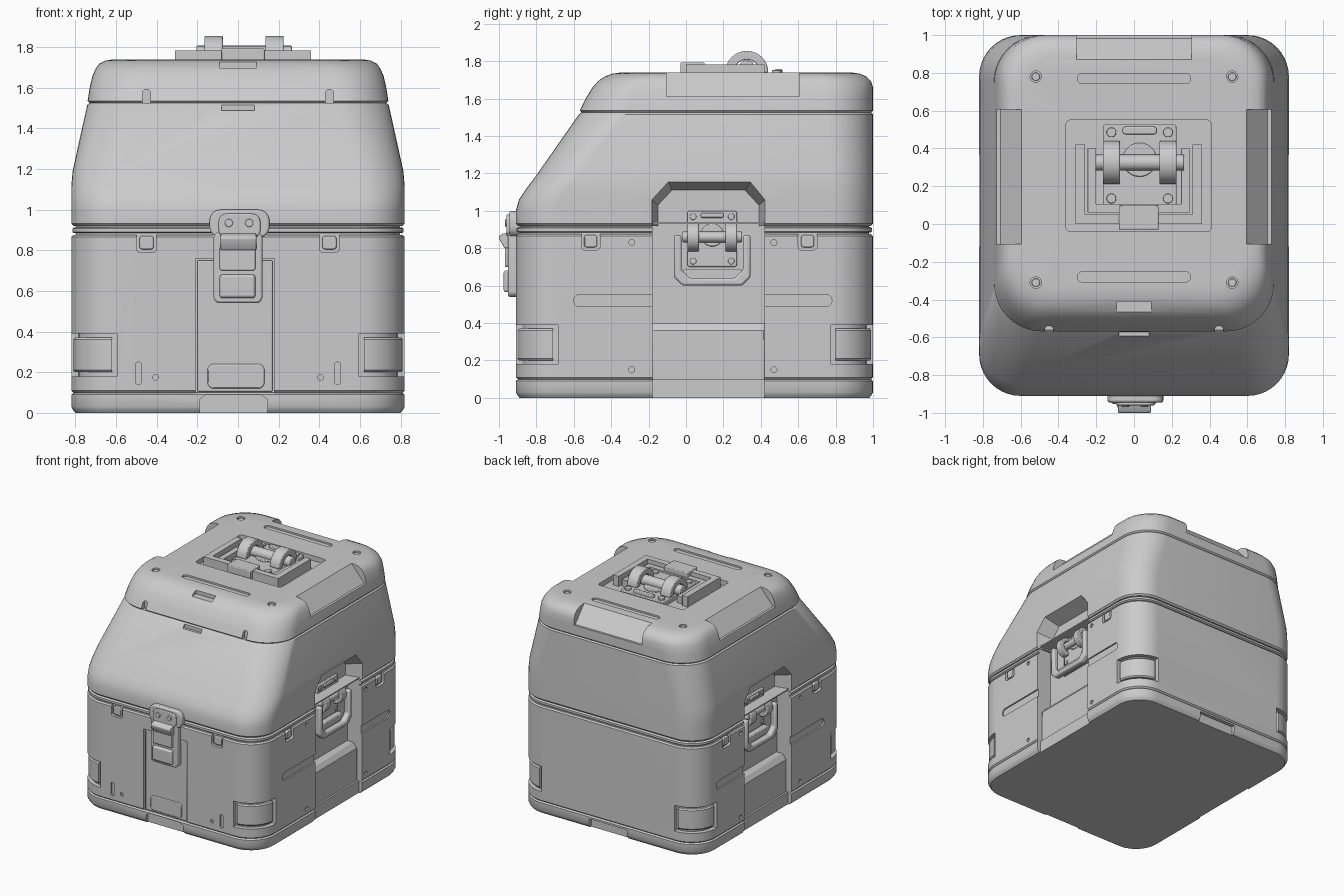
import bpy, bmesh, math
from mathutils import Matrix, Vector

if "Cube" in bpy.data.objects:
    bpy.data.objects.remove(bpy.data.objects["Cube"])

cutters, soft = [], []


def skin(name, rings, mirror=False, mat=None):
    """Closed solid through equal-length point rings, optionally mirrored in x."""
    bm = bmesh.new()
    for s in ((1, -1) if mirror else (1,)):
        vr = []
        for ring in rings:
            pts = [mat @ Vector(p) if mat else Vector(p) for p in ring]
            vr.append([bm.verts.new((s * p.x, p.y, p.z)) for p in pts])
        n = len(vr[0])
        for a, b in zip(vr, vr[1:]):
            for i in range(n):
                bm.faces.new((a[i], a[(i + 1) % n], b[(i + 1) % n], b[i]))
        bm.faces.new(vr[0])
        bm.faces.new(vr[-1])
    bmesh.ops.recalc_face_normals(bm, faces=bm.faces)
    me = bpy.data.meshes.new(name)
    bm.to_mesh(me)
    bm.free()
    ob = bpy.data.objects.new(name, me)
    bpy.context.collection.objects.link(ob)
    return ob


def prism(name, pts, axis, a, b, pts2=None, mirror=False, mat=None):
    f = {'x': lambda u, v, d: (d, u, v), 'y': lambda u, v, d: (u, d, v),
         'z': lambda u, v, d: (u, v, d)}[axis]
    return skin(name, [[f(u, v, a) for u, v in pts], [f(u, v, b) for u, v in pts2 or pts]], mirror, mat)


def part(name, *args, bevel=0.006, **kw):
    ob = prism(name, *args, **kw)
    m = ob.modifiers.new('Bevel', 'BEVEL')
    m.width, m.segments, m.limit_method, m.angle_limit = bevel, 2, 'ANGLE', math.radians(40)
    return ob


def cutter(*args, **kw):
    ob = prism('cutter', *args, **kw)
    ob.hide_render = True
    cutters.append(ob)
    return ob


def boolean(ob, tools, op='DIFFERENCE'):
    for t in tools:
        m = ob.modifiers.new('Bool', 'BOOLEAN')
        m.operation, m.object, m.solver = op, t, 'EXACT'
    dg = bpy.context.evaluated_depsgraph_get()
    me = bpy.data.meshes.new_from_object(ob.evaluated_get(dg))
    ob.modifiers.clear()
    ob.data = me


def rrect(x0, x1, y0, y1, r=0.0, n=6):
    if r == 0:
        return [(x0, y0), (x1, y0), (x1, y1), (x0, y1)]
    out = []
    for k, (cx, cy) in enumerate(((x1 - r, y1 - r), (x0 + r, y1 - r), (x0 + r, y0 + r), (x1 - r, y0 + r))):
        for i in range(n + 1):
            t = math.pi / 2 * (k + i / n)
            out.append((cx + r * math.cos(t), cy + r * math.sin(t)))
    return out


def circle(x, y, r, n=20):
    return [(x + r * math.cos(2 * math.pi * i / n), y + r * math.sin(2 * math.pi * i / n)) for i in range(n)]


def u_shape(x0, x1, y0, y1, t, c=0.0):
    def side(d):
        k = c if c else 0.001
        return [(x0 + d, y1), (x0 + d, y0 + d + k), (x0 + d + k, y0 + d),
                (x1 - d - k, y0 + d), (x1 - d, y0 + d + k), (x1 - d, y1)]
    return side(0) + side(t)[::-1]


def shell(name, sections):
    """Loft of rounded rectangles: (z, half width, front y, back y, radius)."""
    return skin(name, [[(x, y, z) for x, y in rrect(-h, h, y0, y1, r, 10)] for z, h, y0, y1, r in sections])


def inset(z, d):
    return (z, 0.82 - d, -0.91 + d, 1.0 - d, 0.22 - d)


# main shells
base = shell('base', [inset(0, .02), inset(.015, .008), inset(.03, 0), inset(.09, 0), inset(.1, .012)])
body = shell('lower_body', [inset(.098, .012), inset(.11, 0), inset(.865, 0), inset(.875, .01)])
rim = shell('seal_rim', [inset(.86, .022), inset(.94, .022)])
band = shell('seal_band', [inset(.884, .014), inset(.89, .005), inset(.907, .005), inset(.913, .014)])
lid = shell('lid', [inset(.92, .012), inset(.932, 0), (1.0, .82, -.91, 1, .22), (1.06, .82, -.893, 1, .22),
                    (1.12, .82, -.853, 1, .225), (1.19, .814, -.80, 1, .23), (1.515, .742, -.573, 1, .25),
                    (1.525, .73, -.56, .99, .24)])
cap = shell('lid_cap', [(1.522, .728, -.555, .988, .24), (1.535, .74, -.568, 1, .25), (1.6, .73, -.537, 1, .25),
                        (1.66, .716, -.50, 1, .25), (1.695, .70, -.468, .988, .25), (1.718, .683, -.435, .965, .25),
                        (1.733, .655, -.395, .93, .24), (1.74, .615, -.345, .885, .22)])

# corner pockets and bumpers
front_box = cutter(rrect(.595, 1, -1.1, -.685), 'z', .18, .39, mirror=True)
back_box = cutter(rrect(.595, 1, .775, 1.2), 'z', .18, .39, mirror=True)
boolean(body, [front_box, back_box])
core = shell('core', [inset(.14, .035), inset(.45, .035)])
cutters.append(core)
boolean(body, [core], 'UNION')
for nm, y0, y1 in (('front', -1.1, -.71), ('back', .80, 1.2)):
    pads = shell(nm + '_corner_bumpers', [inset(.2, .016), inset(.21, .008), inset(.36, .008), inset(.37, .016)])
    boolean(pads, [cutter(rrect(.62, 1, y0, y1), 'z', .15, .45, mirror=True)], 'INTERSECT')

# side recesses, splayed where they rise into the lid
side = cutter(rrect(-.18, .42, .08, .93), 'x', .69, .9, mirror=True)
arch = cutter([(-.15, .8), (-.15, 1.03), (-.075, 1.11), (.315, 1.11), (.39, 1.03), (.39, .8)], 'x', .69, .83,
              [(-.185, .8), (-.185, 1.06), (-.095, 1.16), (.345, 1.16), (.425, 1.06), (.425, .8)], mirror=True)
for ob in (rim, band):
    boolean(ob, [side])
boolean(lid, [arch, cutter(rrect(-.08, .08, 1.487, 1.6), 'y', -.8, -.572)])

# body pockets: front panel, clips, slots, screw holes
tools = [side, cutter(rrect(-.21, .18, .05, .76), 'y', -1, -.885),
         cutter(rrect(.40, .50, .79, .95, .02), 'y', -1, -.888, mirror=True),
         cutter(rrect(.475, .505, .14, .25, .0149), 'y', -1, -.895, mirror=True)]
part('front_clips', rrect(.415, .485, .805, .87, .015), 'y', -.908, -.87, mirror=True)
for y in (-.51, .65):
    tools.append(cutter(rrect(y - .05, y + .05, .79, .95, .02), 'x', .798, .9, mirror=True))
    part('side_clips', rrect(y - .035, y + .035, .805, .87, .015), 'x', .78, .818, mirror=True)
for a, b in ((-.60, -.1), (.3, .78)):
    tools.append(cutter(rrect(a, b, .488, .552, .0315), 'x', .808, .9, mirror=True))
for y in (-.29, .47):
    for z in (.15, .83):
        tools.append(cutter(circle(y, z, .016, 12), 'x', .808, .9, mirror=True))
tools.append(cutter(circle(.405, .175, .014, 12), 'y', -1, -.898, mirror=True))
boolean(body, tools)

# base notches
boolean(base, [cutter(rrect(-.18, .42, -.1, .2), 'x', .79, .9, mirror=True),
               cutter([(-.19, -.1), (.145, -.1), (.145, .065), (.115, .088), (-.16, .088), (-.19, .065)], 'y', -1, -.88),
               cutter(rrect(-.17, .17, -.1, .075), 'y', .97, 1.1)])

# front panel and side kick plates
part('front_panel', rrect(-.2, .17, .105, .75), 'y', -.902, -.87)
part('front_panel_foot', rrect(-.15, .13, .12, .24, .03), 'y', -.91, -.89)
part('side_step', [(.66, .09), (.775, .09), (.775, .36), (.745, .40), (.66, .40)], 'y', -.18, .42, mirror=True)

# lid cap facets, slots, handle pocket
wedge = [(.58, 1.757), (.708, 1.61), (.85, 1.61), (.85, 1.85), (.58, 1.85)]
facet = skin('cutter', [[(x, y, z) for x, z in wedge] for y in (-.105, .605)], mirror=True)
rear = skin('cutter', [[(x, y + .275, z) for y, z in wedge] for x in (-.305, .305)])
cutters += [facet, rear]
tools = [facet, rear, cutter(rrect(-.36, .41, -.04, .55, .025), 'z', 1.70, 1.9),
         cutter(rrect(-.09, .09, -.475, -.41), 'z', 1.697, 1.8),
         cutter(rrect(.43, .47, 1.5, 1.592, .019), 'y', -.8, -.53, mirror=True)]
for y in (-.28, .77):
    tools.append(cutter(rrect(-.3, .3, y - .027, y + .027, .0265), 'z', 1.727, 1.8))
for y in (-.31, .78):
    tools.append(cutter(circle(.52, y, .03), 'z', 1.722, 1.8, mirror=True))
    part('lid_screws', circle(.52, y, .022), 'z', 1.70, 1.732, mirror=True, bevel=.003)
boolean(cap, tools)


# hinge with two hoops, shared by the top and the sides
def hinge(name, mat, mirror=False):
    kw = dict(mat=mat, mirror=mirror)
    part(name + '_plate', rrect(-.195, .195, -.22, .22, .02), 'z', -.02, .03, **kw)
    ts = [math.pi * i / 16 for i in range(17)]
    hoop = [(.015 + .115 * math.cos(t), .03 + .115 * math.sin(t)) for t in ts]
    hoop += [(.015 + .068 * math.cos(t), .03 + .068 * math.sin(t)) for t in reversed(ts)]
    for u in (-.15, .15):
        part(name + '_hoop', hoop, 'x', u - .045, u + .045, **kw)
        for v in (-.175, .175):
            part(name + '_bolt', circle(u, v, .026, 14), 'z', .02, .042, bevel=.003, **kw)
    part(name + '_pin', circle(.015, .055, .042), 'x', -.235, .235, **kw)
    part(name + '_boss', circle(0, .03, .09, 28), 'z', .02, .045, **kw)
    part(name + '_bridge', rrect(-.09, .09, .165, .205, .015), 'z', .02, .048, **kw)


hinge('top_hinge', Matrix.Translation((.03, .31, 1.71)))
hinge('side_hinge', Matrix.Translation((.69, .14, .85)) @
      Matrix(((0, 0, .68, 0), (.68, 0, 0, 0), (0, .68, 0, 0), (0, 0, 0, 1))), True)

# top handle surround
part('top_frame_outer', u_shape(-.31, .36, 0, .42, .05), 'z', 1.69, 1.783)
part('top_frame_inner', u_shape(-.245, .295, .06, .40, .045), 'z', 1.69, 1.755)
part('top_tab', rrect(-.08, .13, -.03, .10), 'z', 1.69, 1.793)

# side pull handles
part('side_handle', u_shape(-.065, .345, .60, .87, .04, .045), 'x', .735, .785, mirror=True, bevel=.012)
part('side_handle_web', rrect(-.02, .30, .635, .69, .02), 'x', .68, .74, mirror=True)

# front latch
part('latch_strike', rrect(-.14, .155, .86, 1.0, .055), 'y', -.945, -.88, bevel=.01)
part('latch_body', rrect(-.12, .12, .54, .89, .03), 'y', -.952, -.88, bevel=.01)
part('latch_head', rrect(-.095, .11, .86, .98, .04), 'y', -.96, -.92)
part('latch_lever', [(-.94, .89), (-.985, .875), (-1, .865), (-1, .85), (-.97, .80), (-.94, .80)], 'x', -.085, .09)
part('latch_upper_pad', rrect(-.09, .085, .70, .82, .012), 'y', -.968, -.93)
part('latch_lower_pad', rrect(-.09, .085, .565, .68, .012), 'y', -.975, -.93, bevel=.012)
for x in (-.045, .055):
    part('latch_rivet', circle(x, .935, .02, 14), 'y', -.968, -.94, bevel=.003)

# tidy up and shade
for c in cutters:
    bpy.data.objects.remove(c, do_unlink=True)
bpy.ops.object.select_all(action='DESELECT')
for ob in bpy.context.scene.objects:
    ob.select_set(True)
    bpy.context.view_layer.objects.active = ob
bpy.ops.object.shade_smooth_by_angle(angle=math.radians(32))
